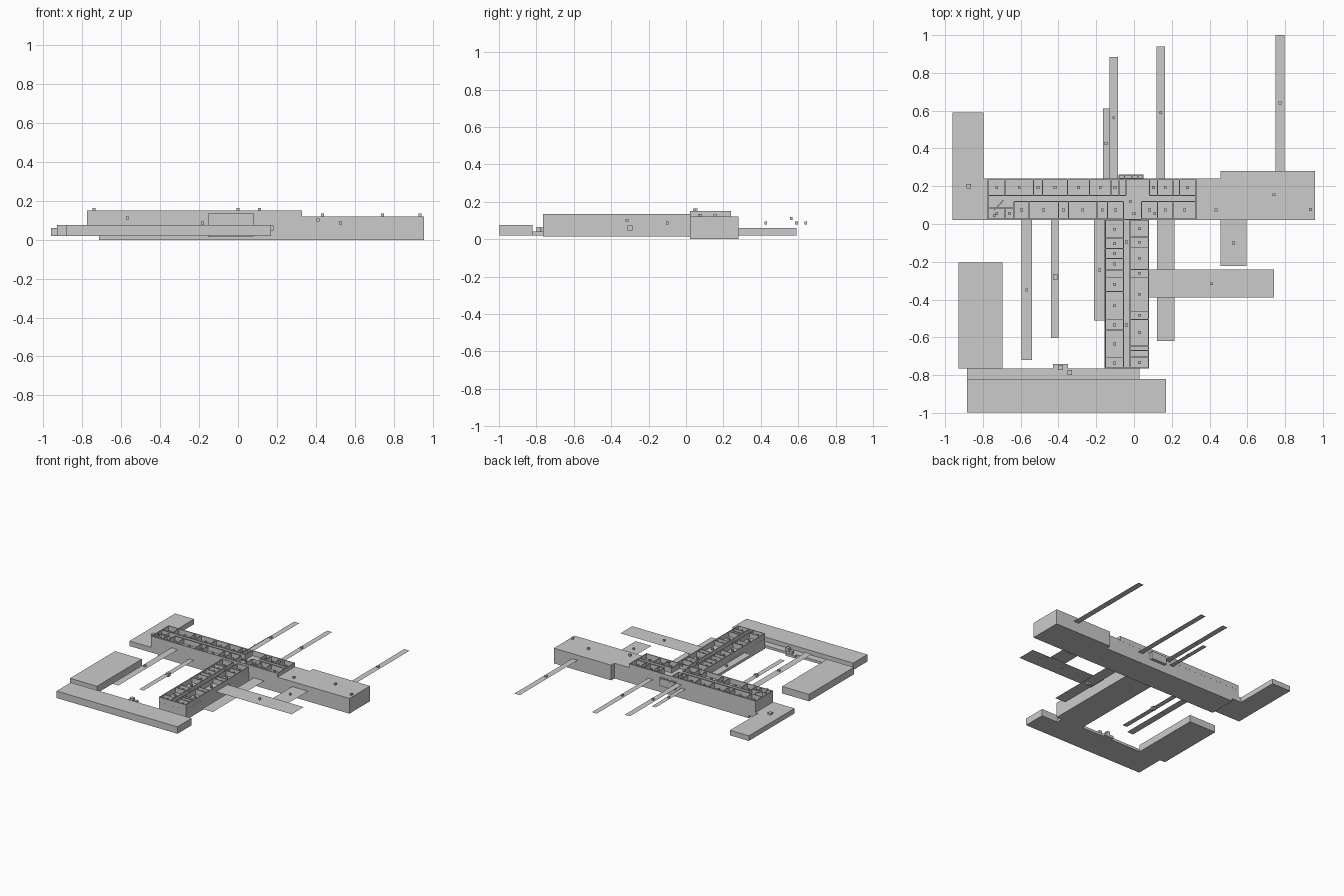
import bpy, bmesh, math
from mathutils import Matrix, Vector


def boxes(name, items):
    """One object from axis-aligned boxes (x0, x1, y0, y1, z0, z1)."""
    bm = bmesh.new()
    for x0, x1, y0, y1, z0, z1 in items:
        m = Matrix.Translation(((x0 + x1) / 2, (y0 + y1) / 2, (z0 + z1) / 2))
        m = m @ Matrix.Diagonal((x1 - x0, y1 - y0, z1 - z0, 1))
        bmesh.ops.create_cube(bm, size=1, matrix=m)
    return finish(name, bm)


def finish(name, bm):
    me = bpy.data.meshes.new(name)
    bm.to_mesh(me)
    bm.free()
    ob = bpy.data.objects.new(name, me)
    bpy.context.collection.objects.link(ob)
    return ob


def cube(x, y, z, s=0.015):
    h = s / 2
    return (x - h, x + h, y - h, y + h, z - h, z + h)


W = 0.005  # wall thickness
markers = []


def wall_x(x0, x1, y, z0, z1):
    return (x0, x1, y - W / 2, y + W / 2, z0, z1)


def wall_y(x, y0, y1, z0, z1):
    return (x - W / 2, x + W / 2, y0, y1, z0, z1)


def rooms(name, cuts, a, b, along_x, z0, z1):
    """Row of open-topped rooms between a and b, divided at cuts."""
    cuts = sorted(cuts)
    parts = []
    for c in cuts:
        parts.append(wall_y(c, a, b, z0, z1) if along_x else wall_x(a, b, c, z0, z1))
    for side in (a, b):
        if along_x:
            parts.append(wall_x(cuts[0], cuts[-1], side, z0, z1))
        else:
            parts.append(wall_y(side, cuts[0], cuts[-1], z0, z1))
    for p, q in zip(cuts, cuts[1:]):
        if q - p > 0.04:
            u, v = (p + q) / 2, (a + b) / 2
            markers.append(cube(u, v, z0 + 0.02) if along_x else cube(v, u, z0 + 0.02))
    boxes(name, parts)


# Main hall slabs
FM, TM = 0.11, 0.15
boxes("main_hall_base", [(-0.715, 0.33, 0.022, 0.24, 0, FM),
                         (-0.775, -0.715, 0.022, 0.24, 0.02, FM)])
boxes("east_hall", [(0.33, 0.457, 0.022, 0.24, 0, 0.12),
                    (0.457, 0.957, 0.022, 0.28, 0, 0.12)])
boxes("main_hall_outer_walls", [
    wall_x(-0.775, -0.08, 0.238, FM, TM), wall_x(-0.08, 0.33, 0.238, FM, TM),
    wall_x(-0.775, 0.33, 0.0245, FM, TM),
    wall_y(-0.7725, 0.022, 0.24, FM, TM), wall_y(0.3275, 0.022, 0.24, FM, TM)])

# Main hall rooms on both sides of the corridor
rooms("north_west_rooms", [-0.772, -0.682, -0.533, -0.485, -0.353, -0.235, -0.122, -0.08, -0.042],
      0.152, 0.235, True, FM, TM)
rooms("north_east_rooms", [0.082, 0.125, 0.206, 0.24, 0.327], 0.152, 0.235, True, FM, TM)
rooms("south_west_rooms", [-0.635, -0.557, -0.4, -0.346, -0.197, -0.14, -0.055],
      0.027, 0.12, True, FM, TM)
rooms("south_east_rooms", [0.04, 0.125, 0.206, 0.327], 0.027, 0.12, True, FM, TM)
rooms("corner_room", [-0.772, -0.682, -0.635], 0.027, 0.085, True, FM, TM)

# Slanted wall in the corner room
bm = bmesh.new()
bmesh.ops.create_cube(bm, size=1, matrix=Matrix.Translation((-0.715, 0.1, (FM + TM) / 2))
                      @ Matrix.Rotation(math.radians(48), 4, 'Z')
                      @ Matrix.Diagonal((0.07, W, TM - FM, 1)))
finish("slanted_wall", bm)

# Small entrance bay on the north side
boxes("north_bay", [(-0.083, 0.05, 0.235, 0.262, 0.06, 0.11)])
rooms("north_bay_walls", [-0.08, -0.05, -0.01, 0.02, 0.048], 0.24, 0.259, True, 0.11, 0.12)

# South wing with two rows of rooms
FS, TS = 0.095, 0.135
boxes("south_wing_base", [(-0.155, 0.08, -0.765, 0.022, 0.015, FS)])
boxes("south_wing_end_walls", [wall_x(-0.155, 0.08, -0.762, FS, TS)])
rooms("wing_west_rooms", [0.02, -0.075, -0.13, -0.182, -0.243, -0.282, -0.358, -0.507,
                          -0.562, -0.708, -0.762], -0.152, -0.056, False, FS, TS)
rooms("wing_east_rooms", [0.02, -0.07, -0.123, -0.24, -0.282, -0.462, -0.505, -0.645,
                          -0.67, -0.705, -0.762], -0.02, 0.077, False, FS, TS)

# Low outer buildings
boxes("north_west_block", [(-0.962, -0.797, 0.022, 0.59, 0.02, 0.06),
                           (-0.797, -0.775, 0.022, 0.24, 0.02, 0.06)])
boxes("south_west_block", [(-0.93, -0.695, -0.765, -0.205, 0.02, 0.075)])
boxes("south_block", [(-0.885, 0.17, -0.997, -0.82, 0.02, 0.075)])
boxes("south_ledge", [(-0.885, 0.03, -0.82, -0.765, 0.02, 0.04),
                      (-0.43, -0.35, -0.765, -0.742, 0.02, 0.04)])

# Flat covered walkways: x0, x1, y0, y1, height
paths = [(-0.165, -0.13, 0.24, 0.612, 0.08), (-0.13, -0.085, 0.24, 0.885, 0.105),
         (0.12, 0.163, 0.24, 0.94, 0.08), (0.75, 0.797, 0.28, 1.0, 0.08),
         (-0.595, -0.54, -0.72, 0.022, 0.105), (-0.44, -0.4, -0.603, 0.022, 0.058),
         (-0.212, -0.155, -0.51, 0.022, 0.08), (0.122, 0.215, -0.62, 0.022, 0.06),
         (0.457, 0.595, -0.222, 0.022, 0.08), (0.08, 0.742, -0.39, -0.242, 0.095)]
for i, (x0, x1, y0, y1, z) in enumerate(paths):
    bm = bmesh.new()
    bm.faces.new([bm.verts.new(p) for p in
                  ((x0, y0, z), (x1, y0, z), (x1, y1, z), (x0, y1, z))])
    finish(f"walkway_{i + 1}", bm)
    if i not in (5, 7):
        markers.append(cube((x0 + x1) / 2, (y0 + y1) / 2, z + 0.006))

# Small marker cubes in rooms, on roofs and walkways
markers += [cube(x, y, 0.127) for x, y in ((0.435, 0.075), (0.742, 0.155), (0.935, 0.077))]
markers += [cube(x, y, 0.157) for x, y in ((-0.74, 0.045), (0.0, 0.055), (0.11, 0.055))]
markers += [cube(-0.02, 0.12, 0.12), cube(-0.04, -0.095, 0.12), cube(-0.04, -0.535, 0.12)]
boxes("small_markers", markers)

# Larger marker cubes
boxes("large_markers", [cube(x, y, z, 0.026) for x, y, z in (
    (-0.875, 0.2, 0.06), (-0.415, -0.28, 0.058), (0.17, -0.3, 0.06),
    (-0.39, -0.76, 0.053), (-0.34, -0.787, 0.053))])
